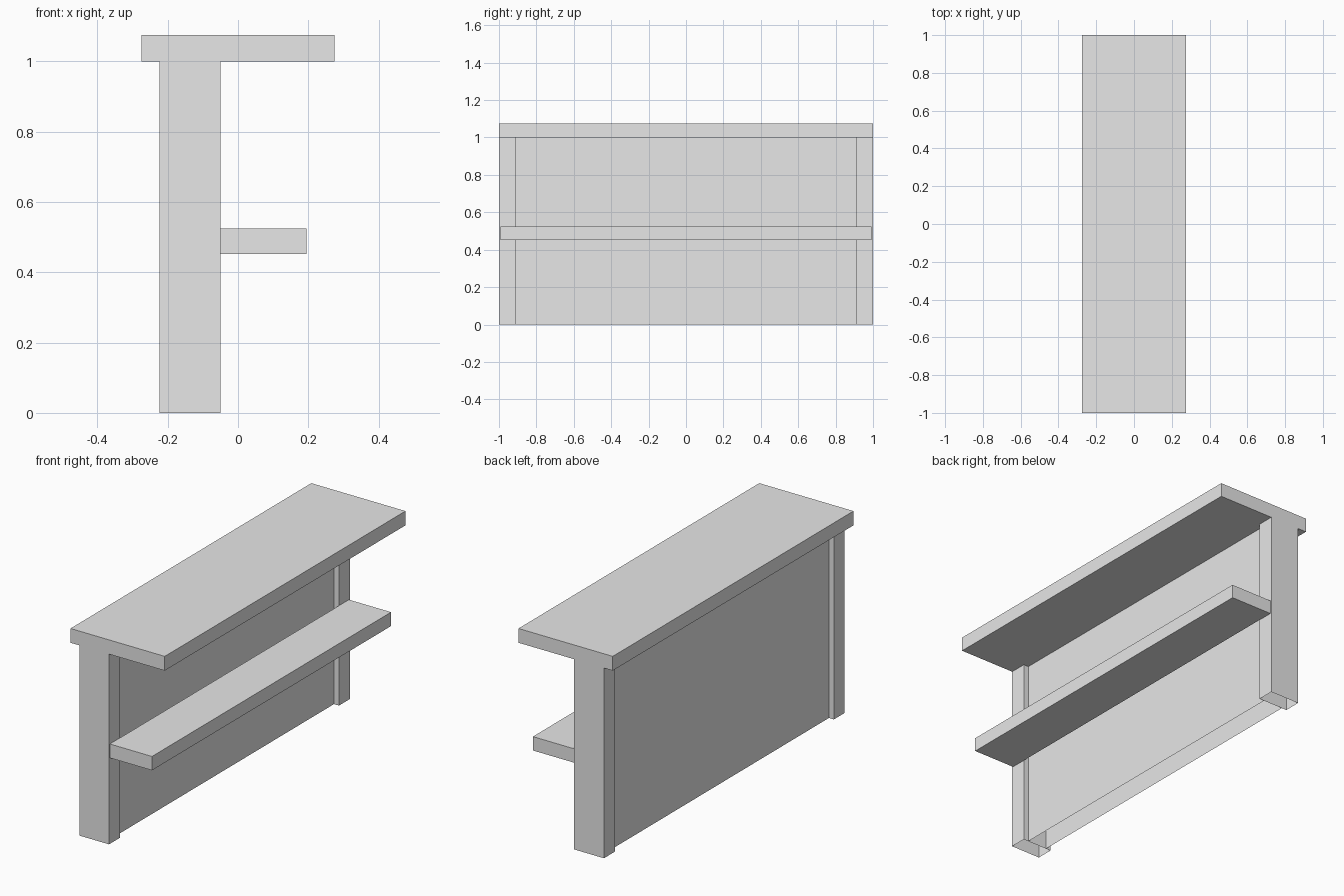
import bpy
import bmesh

cube = bpy.data.objects.get("Cube")
if cube:
    bpy.data.objects.remove(cube, do_unlink=True)

# One plain grey for the whole unit
grey = bpy.data.materials.new("plain_grey")
grey.use_nodes = True
colour = (0.8, 0.8, 0.8, 1)
grey.diffuse_color = colour
grey.node_tree.nodes["Principled BSDF"].inputs["Base Color"].default_value = colour


def board(name, x, y, z, open_sides=()):
    """Box between (low, high) limits; open_sides lists (axis, sign) faces to leave out."""
    bm = bmesh.new()
    bmesh.ops.create_cube(bm, size=1)
    bm.normal_update()
    missing = [f for f in bm.faces
               if any(f.normal[axis] * sign > 0.5 for axis, sign in open_sides)]
    bmesh.ops.delete(bm, geom=missing, context="FACES")
    for v in bm.verts:
        for axis, (low, high) in enumerate((x, y, z)):
            v.co[axis] = high if v.co[axis] > 0 else low
    mesh = bpy.data.meshes.new(name)
    bm.to_mesh(mesh)
    bm.free()
    mesh.materials.append(grey)
    obj = bpy.data.objects.new(name, mesh)
    bpy.context.collection.objects.link(obj)
    return obj


post_x = (-0.223, -0.05)
post_inner = 0.91
top_z = 1.0
step = 0.029
bottom = (2, -1)

# Upright posts, open underneath
board("front_post", post_x, (-1, -post_inner), (0, top_z), [bottom])
board("back_post", post_x, (post_inner, 1), (0, top_z), [bottom])

# Hollow wall panel set in from the post faces, closed off by the posts
board("wall_panel", (post_x[0] + step, post_x[1] - step),
      (-post_inner, post_inner), (0, top_z), [bottom, (1, -1), (1, 1)])

# Counter top and lower shelf
board("counter_top", (-0.274, 0.274), (-1, 1), (top_z, 1.075))
board("lower_shelf", (post_x[1], 0.195), (-0.993, 0.993), (0.452, 0.525))
